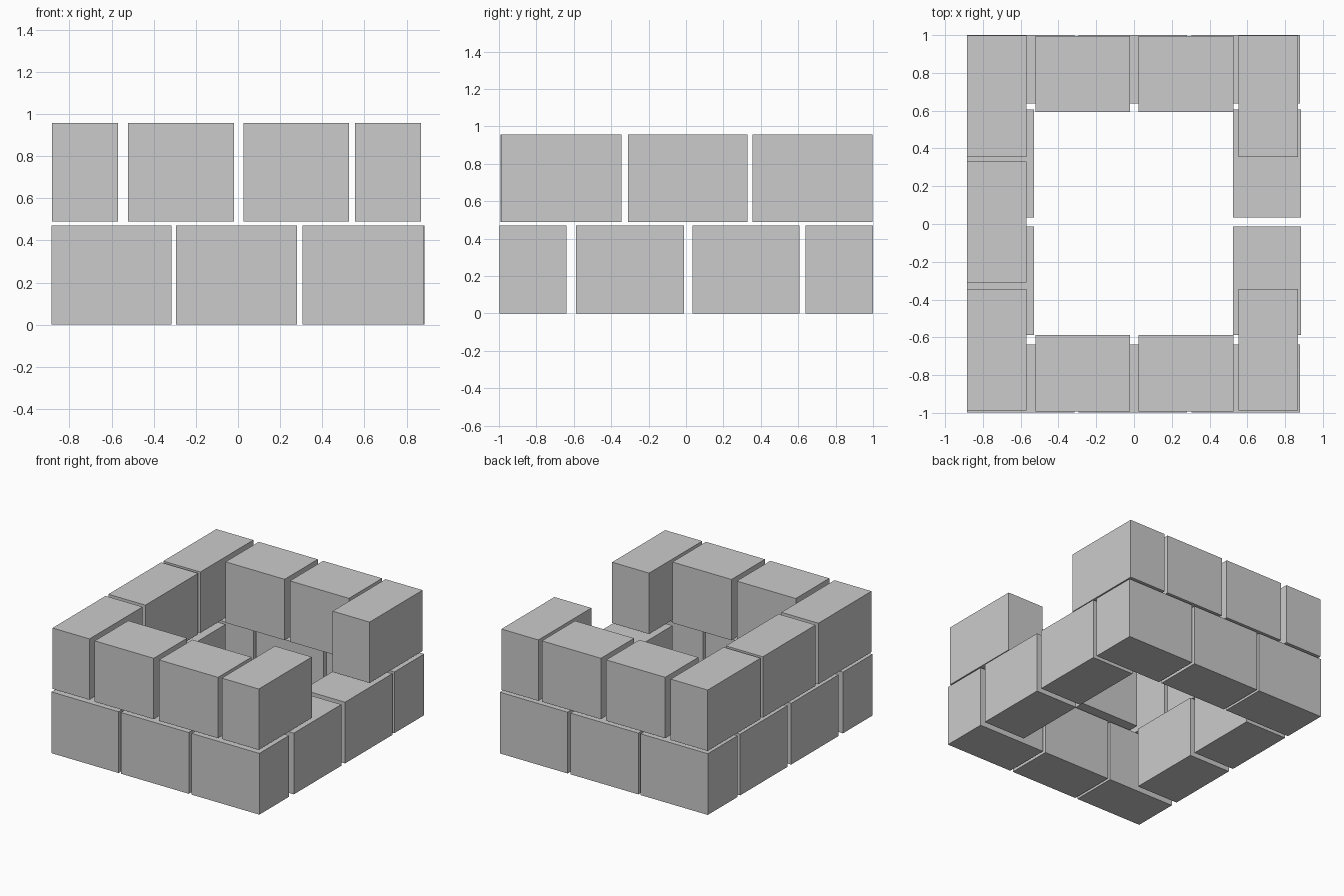
import bpy, bmesh
from mathutils import Matrix, Vector

if "Cube" in bpy.data.objects:
    bpy.data.objects.remove(bpy.data.objects["Cube"])

LOW = (0.0, 0.47)
HIGH = (0.49, 0.957)


def brick(name, xs, ys, zs):
    lo, hi = (Vector(p) for p in zip(xs, ys, zs))
    bm = bmesh.new()
    bmesh.ops.create_cube(bm, size=1, matrix=Matrix.Diagonal((*(hi - lo), 1)))
    mesh = bpy.data.meshes.new(name)
    bm.to_mesh(mesh)
    bm.free()
    obj = bpy.data.objects.new(name, mesh)
    obj.location = (lo + hi) / 2
    bpy.context.collection.objects.link(obj)


# Lower course: three bricks along front and back, two along each side
for side, ys in (("front", (-0.998, -0.639)), ("back", (0.638, 1.0))):
    for xs in ((-0.885, -0.315), (-0.295, 0.281), (0.305, 0.88)):
        brick(f"lower_{side}_brick", xs, ys, LOW)
for side, xs in (("left", (-0.885, -0.53)), ("right", (0.525, 0.885))):
    for ys in ((-0.587, -0.012), (0.034, 0.607)):
        brick(f"lower_{side}_brick", xs, ys, LOW)

# Upper course: two bricks between the corners at front and back
for side, ys in (("front", (-0.993, -0.587)), ("back", (0.594, 0.996))):
    for xs in ((-0.521, -0.02), (0.025, 0.526)):
        brick(f"upper_{side}_brick", xs, ys, HIGH)

# Upper sides: corner bricks, with the right middle left open
front_y, middle_y, back_y = (-0.988, -0.344), (-0.31, 0.33), (0.356, 0.998)
for side, xs, rows in (("left", (-0.883, -0.569), (front_y, middle_y, back_y)),
                       ("right", (0.554, 0.868), (front_y, back_y))):
    for ys in rows:
        brick(f"upper_{side}_brick", xs, ys, HIGH)
